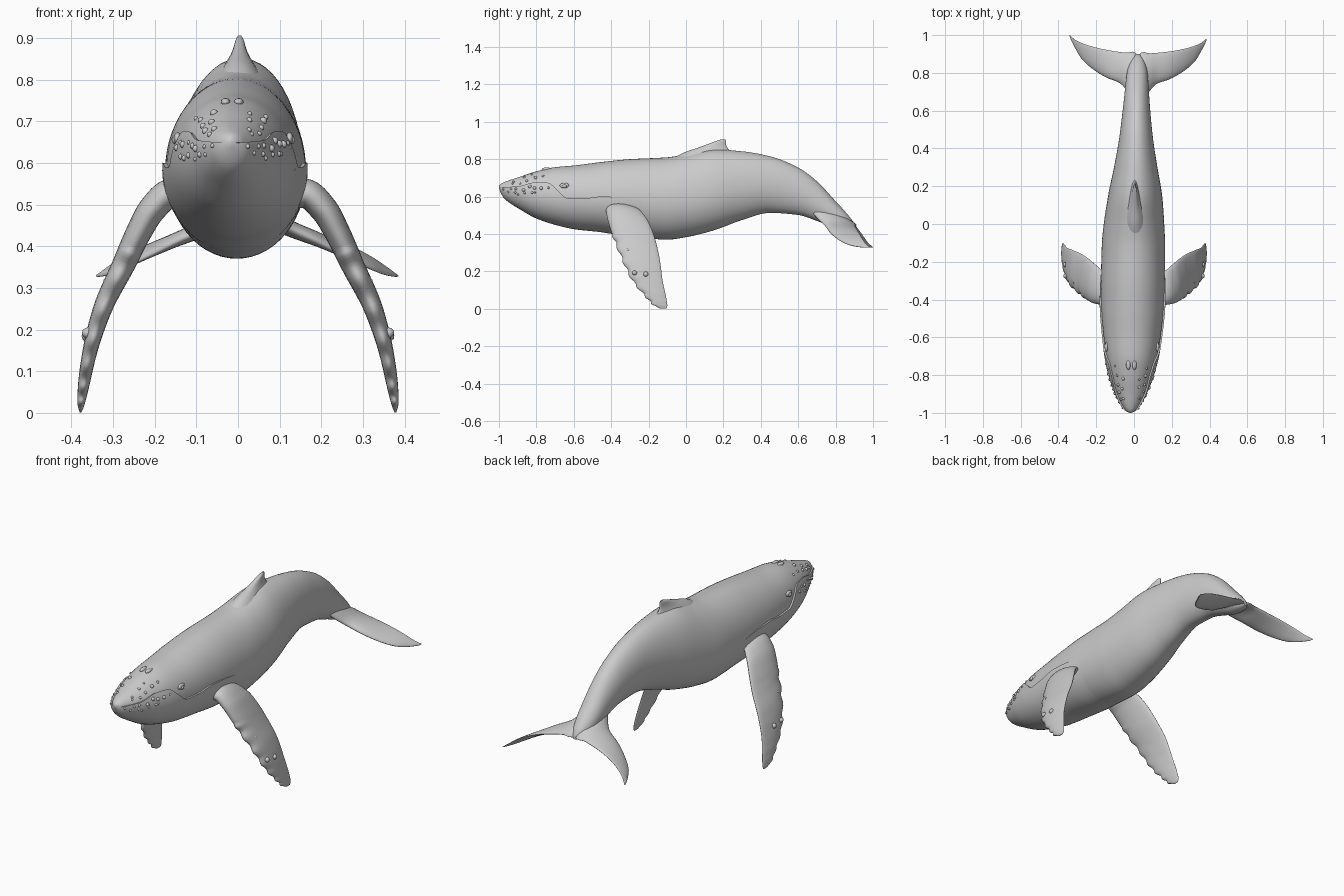
import bpy, bmesh, math, random
from mathutils import Vector, Matrix

if "Cube" in bpy.data.objects:
    bpy.data.objects.remove(bpy.data.objects["Cube"])

random.seed(4)


def sample(table, t):
    """Smooth monotone interpolation of rows (key, values...) at key t."""
    n = len(table)
    t = min(max(t, table[0][0]), table[-1][0])
    i = max(k for k in range(n - 1) if table[k][0] <= t)
    h = table[i + 1][0] - table[i][0]
    s = (t - table[i][0]) / h

    def slope(k, c):
        return (table[k + 1][c] - table[k][c]) / (table[k + 1][0] - table[k][0])

    def tangent(k, c):
        if k == 0 or k == n - 1:
            return slope(min(k, n - 2), c)
        a, b = slope(k - 1, c), slope(k, c)
        return 2 * a * b / (a + b) if a * b > 0 else 0
    out = []
    for c in range(1, len(table[0])):
        p, q = table[i][c], table[i + 1][c]
        out.append(p * (2*s**3 - 3*s*s + 1) + q * (3*s*s - 2*s**3)
                   + h * tangent(i, c) * (s**3 - 2*s*s + s) + h * tangent(i + 1, c) * (s**3 - s*s))
    return out


def finish(name, bm, mirror=False):
    bmesh.ops.recalc_face_normals(bm, faces=bm.faces)
    me = bpy.data.meshes.new(name)
    bm.to_mesh(me)
    bm.free()
    ob = bpy.data.objects.new(name, me)
    bpy.context.collection.objects.link(ob)
    if mirror:
        ob.modifiers.new("Mirror", 'MIRROR')
    bpy.ops.object.select_all(action='DESELECT')
    ob.select_set(True)
    bpy.context.view_layer.objects.active = ob
    bpy.ops.object.shade_smooth_by_angle(angle=math.radians(50))
    return ob


def loft(name, rings, closed=True, mirror=False):
    bm = bmesh.new()
    rows = [[bm.verts.new(p) for p in r] for r in rings]
    n = len(rows[0])
    for a, b in zip(rows, rows[1:]):
        for i in range(n if closed else n - 1):
            j = (i + 1) % n
            bm.faces.new((a[i], a[j], b[j], b[i]))
    if closed:
        bm.faces.new(rows[0])
        bm.faces.new(rows[-1])
    return finish(name, bm, mirror)


def foil(lead, trail, normal, half, n=28):
    """Teardrop section from leading to trailing point."""
    lead, trail, normal = Vector(lead), Vector(trail), Vector(normal).normalized()
    ring = []
    for k in range(n):
        a = 2 * math.pi * k / n
        u = (1 - math.cos(a)) / 2
        ring.append(lead.lerp(trail, u) + normal * half * math.sin(a) * (1.25 - 0.6 * u))
    return ring


def blobs(name, items):
    """Ellipsoids given as (centre, radii)."""
    bm = bmesh.new()
    for c, r in items:
        m = Matrix.Translation(c) @ Matrix.Diagonal((*r, 1))
        bmesh.ops.create_icosphere(bm, subdivisions=2, radius=1, matrix=m)
    return finish(name, bm)


# Body stations: y, centre x, half width, top z, widest z, bottom z
BODY = [
    (-1.0, -.018, .004, .656, .650, .644), (-.99, -.018, .022, .668, .646, .622),
    (-.96, -.018, .044, .682, .640, .588), (-.9, -.017, .075, .702, .630, .548),
    (-.8, -.015, .112, .735, .610, .492), (-.7, -.012, .136, .757, .600, .458),
    (-.6, -.010, .150, .766, .595, .435), (-.45, -.008, .164, .785, .585, .418),
    (-.3, -.006, .169, .800, .580, .390), (-.1, -.003, .167, .810, .575, .370),
    (0, 0, .160, .826, .580, .383), (.15, .006, .143, .852, .610, .420),
    (.3, .009, .115, .842, .645, .475), (.45, .011, .090, .815, .660, .513),
    (.6, .013, .073, .755, .625, .502), (.7, .015, .064, .682, .570, .470),
    (.8, .017, .055, .575, .500, .435), (.86, .019, .038, .510, .465, .430),
    (.9, .02, .012, .458, .447, .436)]
# Mouth line: y, z
MOUTH = [(-1.0, .648), (-.9, .652), (-.8, .672), (-.74, .671), (-.69, .635),
         (-.63, .590), (-.55, .590), (-.45, .600), (-.35, .595), (-.23, .575)]


def skin(y, a, off=0):
    c, w, top, mid, bot = sample(BODY, y)
    ca, sa = math.cos(a), math.sin(a)
    r = top - mid if ca > 0 else mid - bot
    return Vector((c + (w + off) * sa, y, mid + (r + off) * ca))


def mouth_angle(y):
    c, w, top, mid, bot = sample(BODY, y)
    d = sample(MOUTH, y)[0] - mid
    return math.acos(max(-.95, min(.95, d / (top - mid if d > 0 else mid - bot))))


# Main body
N = 56
loft("body", [[skin(-1 + 1.9 * (k / 90) ** 1.3, 2 * math.pi * i / N) for i in range(N)]
              for k in range(91)])

# Lower jaw shell with a lip standing proud of the head
rows = []
for k in range(61):
    y = -.998 + .768 * (k / 60) ** 1.2
    a0 = mouth_angle(y)
    d = .010 * min(1, (y + 1.0) / .03 + .2) * min(1, (-.22 - y) / .2) - .001
    row = [skin(y, a0, -.006)]
    for i in range(41):
        row.append(skin(y, a0 + (2 * math.pi - 2 * a0) * i / 40, d))
    row.append(skin(y, -a0, -.006))
    rows.append(row)
loft("lower_jaw", rows, closed=False)

# Dorsal fin: z, front y, back y, half thickness
FIN = [(.80, -.08, .27, .060), (.84, .00, .24, .034), (.86, .06, .222, .022),
       (.88, .115, .214, .014), (.895, .155, .215, .010), (.906, .188, .211, .004)]
loft("dorsal_fin", [foil((.004, f, z), (.004, b, z), (1, 0, 0), h)
                    for z in [.80 + .106 * k / 14 for k in range(15)]
                    for f, b, h in [sample(FIN, z)]])

# Tail flukes: |x|, leading y z, trailing y z, half thickness
FLUKE = [(0, .66, .54, .895, .445, .028), (.03, .67, .53, .912, .446, .028),
         (.06, .70, .495, .905, .446, .026), (.10, .742, .452, .908, .440, .022),
         (.18, .772, .412, .918, .424, .018), (.26, .818, .373, .934, .400, .013),
         (.32, .870, .346, .952, .372, .010), (.355, .925, .333, .968, .350, .007),
         (.378, .968, .329, .986, .334, .004), (.385, .986, .328, .991, .330, .001)]
rings = []
for k in range(-36, 37):
    x = .363 * math.sin(math.pi / 2 * k / 36)
    ly, lz, ty, tz, h = sample(FLUKE, abs(x) * .385 / .363)
    s = -.025 * x
    rings.append(foil((x + .022, ly + s, lz), (x + .022, ty + s, tz), (0, lz - tz, ty - ly), h))
loft("tail_flukes", rings)

# Pectoral flippers: step, x, z, front y, back y, half thickness
FLIP = [(0, .10, .530, -.41, -.27, .040), (1, .16, .527, -.428, -.25, .036),
        (2, .205, .490, -.422, -.215, .034), (3, .24, .430, -.405, -.185, .031),
        (4, .275, .355, -.378, -.160, .028), (5, .325, .250, -.335, -.138, .023),
        (6, .355, .150, -.285, -.125, .018), (7, .370, .070, -.22, -.108, .014),
        (8, .377, .018, -.17, -.100, .008), (8.5, .378, .001, -.138, -.106, .002)]
rings = []
for k in range(86):
    t = k / 10
    x, z, f, b, h = sample(FLIP, t)
    x0, z0 = sample(FLIP, t - .1)[:2]
    x1, z1 = sample(FLIP, t + .1)[:2]
    if 3.5 < t < 8.2:  # knobbly leading edge
        f -= .006 * math.sin(t * 9)
    rings.append(foil((x, f, z), (x, b, z), (z0 - z1, 0, x1 - x0), h))
loft("pectoral_flipper", rings, mirror=True)

# Barnacles on the outer flipper faces
items = []
for s in (-1, 1):
    for x, y, z, r in ((.362, -.275, .192, .013), (.362, -.215, .185, .014), (.315, -.31, .315, .009)):
        items.append(((s * x, y, z), (r, r, r)))
blobs("flipper_barnacles", items)

# Knobs along the upper and lower lips
items = []
for s in (-1, 1):
    for y0, y1, n, da, off in ((-.97, -.74, 8, .22, .008), (-.95, -.8, 6, .48, .008),
                               (-.93, -.76, 5, -.3, 0), (-.92, -.82, 3, -.6, 0)):
        for k in range(n):
            y = y0 + (y1 - y0) * k / (n - 1) + random.uniform(-.008, .008)
            r = random.uniform(.005, .0095)
            items.append((skin(y, s * (mouth_angle(y) + da + random.uniform(-.06, .06)), off), (r, r, r)))
blobs("head_knobs", items)

# Blowhole ridges
blobs("blowhole", [((-.014 + s * .016, -.745, .746), (.012, .028, .010)) for s in (-1, 1)])

# Eyes with lids
eyes, lids = [], []
for s in (-1, 1):
    c = skin(-.65, s * math.acos((.655 - .597) / .165))
    eyes.append((c + Vector((s * .005, 0, 0)), (.009, .012, .010)))
    lids.append((c + Vector((0, 0, .004)), (.009, .026, .015)))
blobs("eyes", eyes)
blobs("eyelids", lids)
